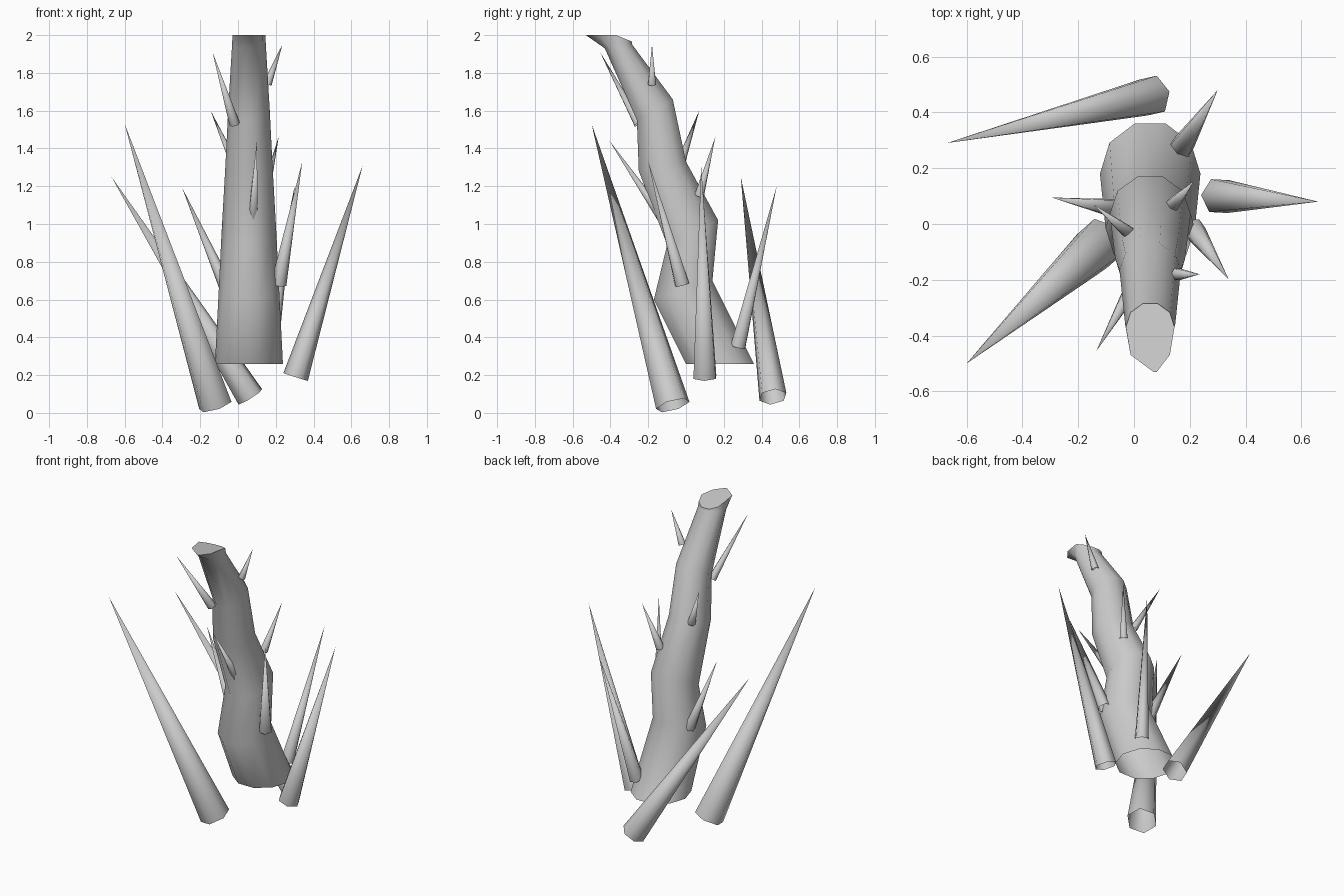
import bpy, bmesh, math
from mathutils import Vector

cube = bpy.data.objects.get("Cube")
if cube:
    bpy.data.objects.remove(cube, do_unlink=True)

GREY = (0.6, 0.6, 0.6, 1)
mat = bpy.data.materials.new("plain grey")
mat.use_nodes = True
mat.diffuse_color = GREY
mat.node_tree.nodes["Principled BSDF"].inputs["Base Color"].default_value = GREY


def add_object(name, bm, sharp_angle):
    bmesh.ops.recalc_face_normals(bm, faces=bm.faces)
    mesh = bpy.data.meshes.new(name)
    bm.to_mesh(mesh)
    bm.free()
    mesh.materials.append(mat)
    obj = bpy.data.objects.new(name, mesh)
    bpy.context.collection.objects.link(obj)
    bpy.ops.object.select_all(action="DESELECT")
    obj.select_set(True)
    bpy.context.view_layer.objects.active = obj
    bpy.ops.object.shade_smooth_by_angle(angle=math.radians(sharp_angle))
    return obj


# Crooked trunk: tilted ten-sided rings, each (front y, front z, back y, back z, half width)
SIDES = 10
RINGS = [
    (0.00, 0.26, 0.36, 0.26, 0.18),
    (-0.17, 0.60, 0.14, 0.70, 0.16),
    (-0.10, 0.89, 0.17, 1.02, 0.145),
    (-0.25, 1.28, 0.00, 1.33, 0.125),
    (-0.26, 1.55, -0.07, 1.66, 0.11),
    (-0.43, 1.93, -0.285, 1.95, 0.09),
]


def build_trunk():
    bm = bmesh.new()
    loops = []
    reach = math.sin(math.radians(72))
    for fy, fz, by, bz, half in RINGS:
        loop = []
        for i in range(SIDES):
            a = math.tau * i / SIDES
            t = 0.5 + 0.5 * math.sin(a) / reach
            loop.append(bm.verts.new((0.058 + half * math.cos(a),
                                      fy + (by - fy) * t, fz + (bz - fz) * t)))
        loops.append(loop)
    # Pinched lip at the broken top
    lip = []
    for i in range(SIDES):
        a = math.tau * i / SIDES
        s = math.sin(a) / reach
        x = 0.058 + 0.087 * math.cos(a)
        if s < -0.9:
            x = 0.08 + (x - 0.08) * 0.2
        y = -0.37 + (0.085 if s > 0 else 0.16) * s
        lip.append(bm.verts.new((x, y, 2.0 - 0.035 * max(s, 0))))
    loops.append(lip)
    for low, high in zip(loops, loops[1:]):
        for i in range(SIDES):
            j = (i + 1) % SIDES
            bm.faces.new((low[i], low[j], high[j], high[i]))
    bm.faces.new(lip)
    add_object("trunk", bm, 55)


def build_spike(name, base, tip, radius):
    base, tip = Vector(base), Vector(tip)
    axis = tip - base
    bm = bmesh.new()
    bmesh.ops.create_cone(bm, cap_ends=False, segments=6, radius1=radius,
                          radius2=0, depth=axis.length)
    bmesh.ops.remove_doubles(bm, verts=bm.verts, dist=0.0001)
    turn = axis.to_track_quat("Z", "Y").to_matrix()
    bmesh.ops.rotate(bm, verts=bm.verts, matrix=turn)
    bmesh.ops.translate(bm, verts=bm.verts, vec=(base + tip) / 2)
    add_object(name, bm, 75)


build_trunk()

# Large spikes around the foot, then thorns on the trunk
SPIKES = [
    ("front_right_spike", (-0.12, -0.07, 0.04), (-0.60, -0.50, 1.53), 0.093),
    ("back_right_spike", (0.065, 0.46, 0.085), (-0.67, 0.29, 1.25), 0.076),
    ("left_spike", (0.305, 0.10, 0.19), (0.66, 0.08, 1.31), 0.068),
    ("back_left_spike", (0.17, 0.275, 0.35), (0.30, 0.48, 1.20), 0.045),
    ("right_low_thorn", (-0.065, 0.055, 0.67), (-0.295, 0.095, 1.19), 0.037),
    ("left_low_thorn", (0.215, -0.02, 0.68), (0.34, -0.20, 1.33), 0.042),
    ("front_thorn", (0.08, -0.13, 1.04), (0.10, -0.405, 1.44), 0.028),
    ("back_left_thorn", (0.14, 0.07, 1.15), (0.215, 0.155, 1.46), 0.027),
    ("back_right_thorn", (-0.02, -0.03, 1.32), (-0.145, 0.07, 1.60), 0.025),
    ("front_high_thorn", (-0.018, -0.25, 1.53), (-0.135, -0.455, 1.91), 0.028),
    ("left_high_thorn", (0.155, -0.18, 1.74), (0.235, -0.18, 1.95), 0.024),
]
for spec in SPIKES:
    build_spike(*spec)
